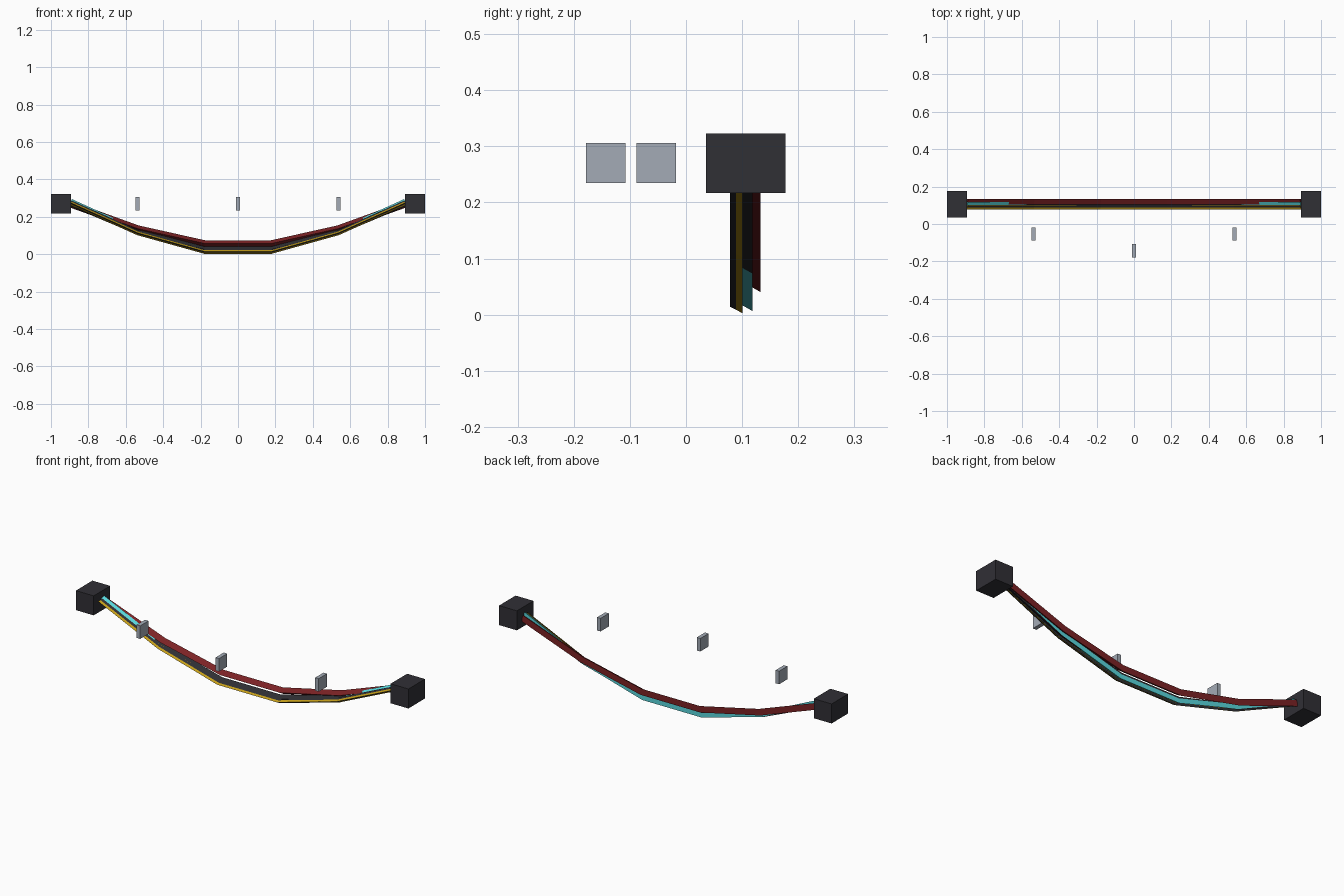
import bpy, bmesh, math
from mathutils import Vector

if "Cube" in bpy.data.objects:
    bpy.data.objects.remove(bpy.data.objects["Cube"])


def material(name, rgb):
    m = bpy.data.materials.new(name)
    m.diffuse_color = (*rgb, 1)
    m.use_nodes = True
    m.node_tree.nodes["Principled BSDF"].inputs["Base Color"].default_value = m.diffuse_color
    return m


CHARCOAL = material("charcoal", (0.030, 0.029, 0.036))
STEEL = material("steel grey", (0.37, 0.41, 0.47))
RED = material("red", (0.20, 0.016, 0.018))
CYAN = material("cyan", (0.10, 0.68, 0.72))
YELLOW = material("yellow", (0.55, 0.34, 0.01))
BLACK = material("black", (0.028, 0.028, 0.033))


def add_object(name, bm, mat):
    bmesh.ops.recalc_face_normals(bm, faces=bm.faces)
    me = bpy.data.meshes.new(name)
    bm.to_mesh(me)
    bm.free()
    me.materials.append(mat)
    ob = bpy.data.objects.new(name, me)
    bpy.context.collection.objects.link(ob)


def box(name, center, size, mat):
    bm = bmesh.new()
    bmesh.ops.create_cube(bm, size=1)
    for v in bm.verts:
        v.co = Vector(c + s * p for c, s, p in zip(center, size, v.co))
    add_object(name, bm, mat)


def cable(name, y, z_end, z_mid, mat, r=0.0147, roll=0.0, half=0.893, n=5):
    """Three-sided tube hanging in a sine sag of n straight pieces."""
    sag = (z_end - z_mid) / math.sin(math.pi * 2 / n)
    path = [Vector((-half + 2 * half * i / n, y, z_end - sag * math.sin(math.pi * i / n)))
            for i in range(n + 1)]
    bm = bmesh.new()
    rings = []
    for i, p in enumerate(path):
        t = (path[min(i + 1, n)] - path[max(i - 1, 0)]).normalized()
        up = Vector((-t.z, 0, t.x))
        angles = [math.radians(roll) + math.tau * k / 3 for k in range(3)]
        rings.append([bm.verts.new(p + r * (Vector((0, -1, 0)) * math.cos(a) + up * math.sin(a)))
                      for a in angles])
    for a, b in zip(rings, rings[1:]):
        for k in range(3):
            j = (k + 1) % 3
            bm.faces.new((a[k], a[j], b[j], b[k]))
    bm.faces.new(rings[0])
    bm.faces.new(rings[-1])
    add_object(name, bm, mat)


# end anchor blocks
for side, x in (("left", -0.9465), ("right", 0.9465)):
    box(side + "_anchor_block", (x, 0.1065, 0.27), (0.107, 0.142, 0.106), CHARCOAL)

# small clip plates in front of the bundle
for side, x, y in (("left", -0.537, -0.053), ("middle", 0, -0.143), ("right", 0.537, -0.053)):
    box(side + "_clip", (x, y, 0.27), (0.021, 0.071, 0.071), STEEL)

# hanging cables; the front black one lies along the yellow one, slightly rolled
cable("yellow_cable", 0.093, 0.275, 0.015, YELLOW)
cable("front_black_cable", 0.093, 0.275, 0.015, BLACK, roll=-3)
cable("cyan_cable", 0.111, 0.283, 0.019, CYAN)
cable("back_black_cable", 0.1098, 0.270, 0.026, BLACK, r=0.0168)
cable("red_cable", 0.123, 0.266, 0.0573, RED, r=0.02)
